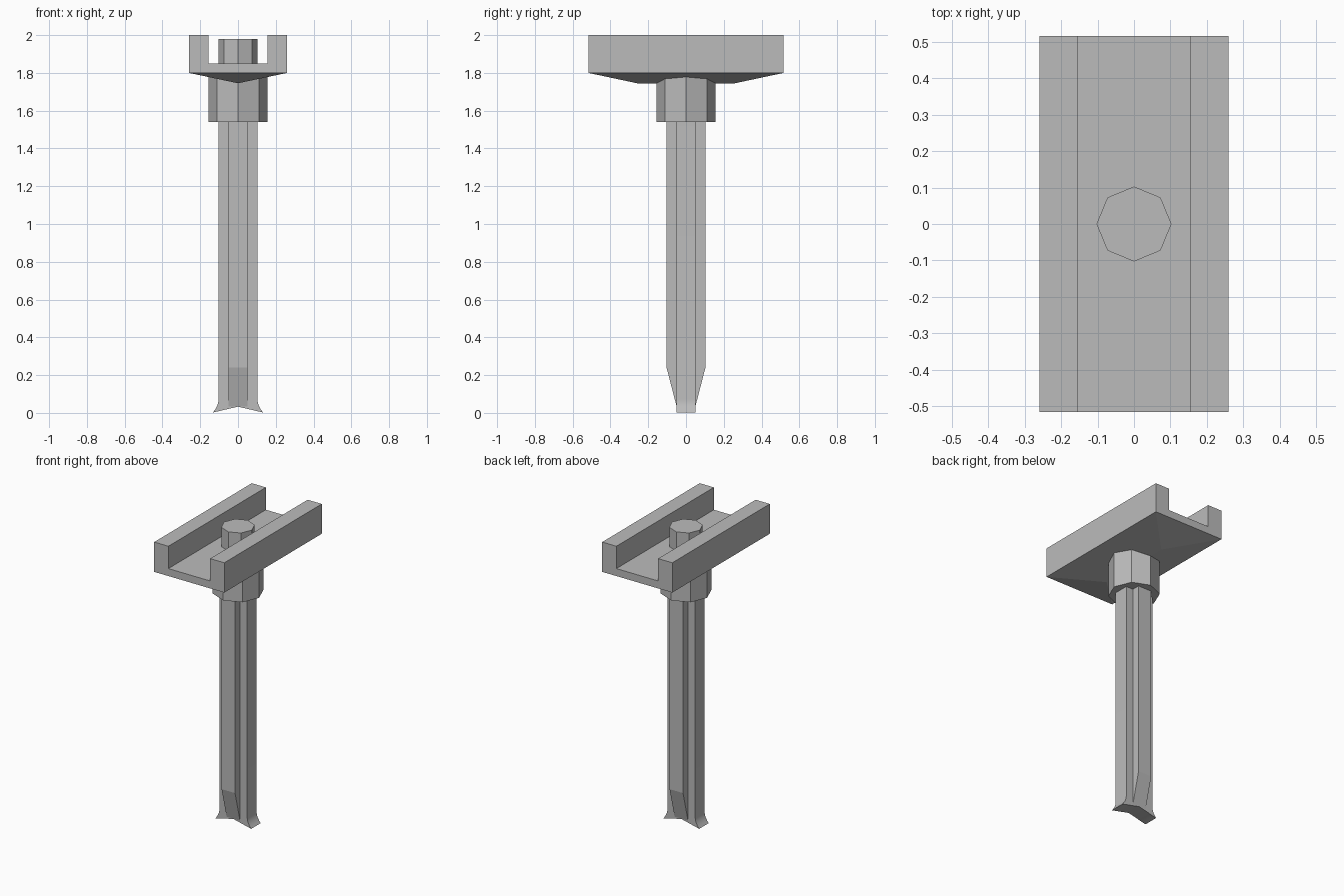
import bpy, bmesh, math

cube = bpy.data.objects.get("Cube")
if cube:
    bpy.data.objects.remove(cube, do_unlink=True)

GREY = (0.5, 0.5, 0.5, 1)
metal = bpy.data.materials.new("plain_grey")
metal.use_nodes = True
metal.diffuse_color = GREY
metal.node_tree.nodes["Principled BSDF"].inputs["Base Color"].default_value = GREY

HALF_LENGTH, HALF_WIDTH, CHANNEL = 0.517, 0.26, 0.155
RIM, FLOOR, EDGE, RIDGE = 2.0, 1.85, 1.8, 1.745
ARM, THICK, SHAFT_TOP = 0.103, 0.05, 1.54


def finish(name, bm, smooth=False):
    bmesh.ops.recalc_face_normals(bm, faces=bm.faces)
    mesh = bpy.data.meshes.new(name)
    bm.to_mesh(mesh)
    bm.free()
    mesh.materials.append(metal)
    obj = bpy.data.objects.new(name, mesh)
    bpy.context.collection.objects.link(obj)
    if smooth:
        bpy.ops.object.select_all(action='DESELECT')
        bpy.context.view_layer.objects.active = obj
        obj.select_set(True)
        bpy.ops.object.shade_smooth_by_angle(angle=math.radians(30))
    return obj


def extrude(profile, half, along_y=True, skip=()):
    """Sweep an outline in (x or y, z) symmetrically; skip lists open sides."""
    bm = bmesh.new()
    rings = [[bm.verts.new((u, s, z) if along_y else (s, u, z)) for u, z in profile]
             for s in (-half, half)]
    for ring in rings:
        bm.faces.new(ring)
    n = len(profile)
    for i in range(n):
        if i not in skip:
            j = (i + 1) % n
            bm.faces.new((rings[0][i], rings[0][j], rings[1][j], rings[1][i]))
    return bm, rings


def octagon(name, radius, bottom, top_at, open_top=False, open_bottom=False):
    bm = bmesh.new()
    points = [(radius * math.cos(i * math.pi / 4), radius * math.sin(i * math.pi / 4))
              for i in range(8)]
    low = [bm.verts.new((x, y, bottom)) for x, y in points]
    high = [bm.verts.new((x, y, top_at(x))) for x, y in points]
    for i in range(8):
        j = (i + 1) % 8
        bm.faces.new((low[i], low[j], high[j], high[i]))
    if not open_bottom:
        bm.faces.new(low)
    if not open_top:
        bm.faces.new(high)
    return finish(name, bm)


# Channel tray with a hipped underside
half_u = [(HALF_WIDTH, EDGE), (HALF_WIDTH, RIM), (CHANNEL, RIM), (CHANNEL, FLOOR)]
outline = half_u + [(-x, z) for x, z in reversed(half_u)]
bm, (front, back) = extrude(outline, HALF_LENGTH, skip=(7,))
a, b = (bm.verts.new((0, y, RIDGE)) for y in (-HALF_LENGTH / 2, HALF_LENGTH / 2))
bm.faces.new((front[0], front[-1], a))
bm.faces.new((back[0], back[-1], b))
bm.faces.new((front[0], a, b, back[0]))
bm.faces.new((front[-1], a, b, back[-1]))
finish("channel_tray", bm)

# Collar fitted to the sloping underside, and stud in the channel
octagon("collar", 0.157, SHAFT_TOP,
        lambda x: RIDGE + abs(x) * (EDGE - RIDGE) / HALF_WIDTH, open_top=True)
octagon("stud", ARM, FLOOR, lambda x: 1.98, open_bottom=True)

# Wide blade with curved flared tips and a notched end
flare = [(ARM + 0.03 * (1 - t / 5) ** 2, 0.002 + 0.07 * t / 5) for t in range(6)]
side = flare + [(ARM, SHAFT_TOP)]
outline = [(0, 0.033)] + side + [(-x, z) for x, z in reversed(side)]
bm, _ = extrude(outline, THICK, skip=(len(side),))
finish("shaft_blade", bm, smooth=True)

# Front and back ribs, tapering into the blade
for name, s in (("front_rib", -1), ("back_rib", 1)):
    rib = [(s * THICK, 0.035), (s * ARM, 0.24), (s * ARM, SHAFT_TOP), (s * THICK, SHAFT_TOP)]
    bm, _ = extrude(rib, THICK, along_y=False, skip=(2, 3))
    finish(name, bm)
